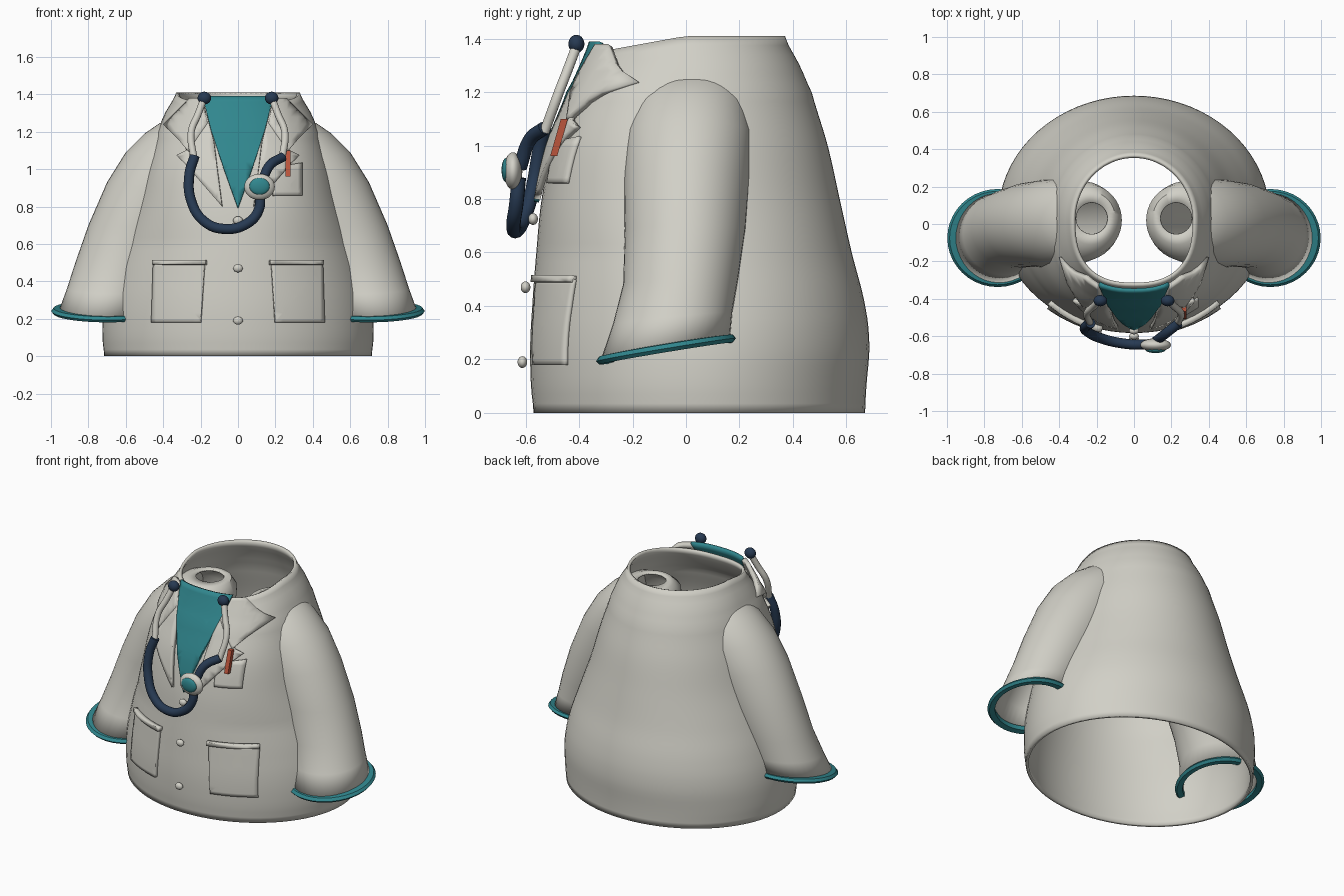
import bpy, bmesh, math
from mathutils import Vector

cube = bpy.data.objects.get("Cube")
if cube:
    bpy.data.objects.remove(cube)


def material(name, rgb):
    m = bpy.data.materials.new(name)
    m.use_nodes = True
    m.diffuse_color = (*rgb, 1)
    node = next(n for n in m.node_tree.nodes if n.type == "BSDF_PRINCIPLED")
    node.inputs["Base Color"].default_value = (*rgb, 1)
    node.inputs["Roughness"].default_value = 0.7
    return m


CLOTH = material("off white cloth", (0.64, 0.63, 0.57))
TEAL = material("teal", (0.03, 0.24, 0.27))
NAVY = material("navy rubber", (0.02, 0.042, 0.085))
RED = material("red", (0.5, 0.09, 0.045))

# Coat profile: height, half width, front y, back y
PROFILE = [
    (0, .715, -.57, .67), (.1, .725, -.58, .675), (.25, .72, -.583, .686), (.4, .69, -.575, .67),
    (.6, .628, -.56, .62), (.8, .56, -.54, .575), (1.0, .502, -.498, .53), (1.2, .435, -.42, .47),
    (1.3, .39, -.37, .425), (1.41, .33, -.33, .37),
]


def coat_section(z):
    """Smoothly interpolated half width, front y, back y at a height."""
    z = min(max(z, 0), PROFILE[-1][0])
    i = max(k for k in range(len(PROFILE) - 1) if PROFILE[k][0] <= z)
    p = [PROFILE[min(max(i + k, 0), len(PROFILE) - 1)] for k in (-1, 0, 1, 2)]
    t = (z - p[1][0]) / (p[2][0] - p[1][0])
    out = []
    for k in (1, 2, 3):
        a, b, c, d = (q[k] for q in p)
        out.append(b + .5 * t * (c - a + t * (2*a - 5*b + 4*c - d + t * (3*(b - c) + d - a))))
    return out


def power(z):
    # the chest is flatter than the hem
    return 2 + .5 * min(max((z - .6) / .5, 0), 1)


def front_y(x, z):
    a, f, b = coat_section(z)
    n = power(z)
    r = min(abs(x) / a, 1)
    return (f + b) / 2 - (b - f) / 2 * (1 - r ** n) ** (1 / n)


def finish(name, bm, mat, thick=0, offset=-1, angle=40):
    mesh = bpy.data.meshes.new(name)
    bm.to_mesh(mesh)
    bm.free()
    ob = bpy.data.objects.new(name, mesh)
    bpy.context.collection.objects.link(ob)
    mesh.materials.append(mat)
    if thick:
        s = ob.modifiers.new("thickness", "SOLIDIFY")
        s.thickness = thick
        s.offset = offset
    bpy.ops.object.select_all(action="DESELECT")
    ob.select_set(True)
    bpy.context.view_layer.objects.active = ob
    bpy.ops.object.shade_smooth_by_angle(angle=math.radians(angle))
    return ob


def loft(name, rings, mat, thick=0, closed=False):
    """Skin a list of rings of points running upward, counter-clockwise."""
    bm = bmesh.new()
    rows = [[bm.verts.new(p) for p in ring] for ring in rings]
    if closed:
        rows.append(rows[0])
    n = len(rows[0])
    for lo, hi in zip(rows, rows[1:]):
        for i in range(n):
            j = (i + 1) % n
            bm.faces.new((lo[i], lo[j], hi[j], hi[i]))
    return finish(name, bm, mat, thick)


def angles(n):
    return [2 * math.pi * i / n for i in range(n)]


# Coat body, open at neck and hem, neckline dipping at the front
def coat_ring(z):
    a, f, b = coat_section(z)
    ring = []
    for t in angles(72):
        c, s = math.cos(t), math.sin(t)
        e = 2 / power(z) if s < 0 else 1
        x = a * math.copysign(abs(c) ** e, c)
        y = (f + b) / 2 + (b - f) / 2 * math.copysign(abs(s) ** e, s)
        dip = .06 * max(0, -y) / .33 * max(0, (z - 1.2) / .21)
        ring.append((x, y, z - dip))
    return ring


loft("coat_body", [coat_ring(1.41 * i / 40) for i in range(41)], CLOTH, .018)

# Sleeve rings: inner x, inner z, outer x, outer z, centre y, y radius, slope
SLEEVE = [
    (.49, .245, .955, .25, -.075, .24, .16), (.465, .35, .915, .36, -.05, .223, .1),
    (.39, .48, .87, .5, -.02, .215, .04), (.29, .68, .8, .7, -.003, .226, 0),
    (.19, .85, .7, .93, .003, .236, 0), (.12, 1.0, .6, 1.09, .01, .237, 0),
    (.07, 1.12, .5, 1.19, .015, .215, 0), (.065, 1.19, .42, 1.245, .02, .19, 0),
    (.1, 1.25, .36, 1.265, .03, .14, 0), (.14, 1.265, .31, 1.27, .03, .085, 0),
]


def sleeve_ring(side, xi, zi, xo, zo, cy, ry, slope):
    ring = []
    for t in angles(40):
        c, s = math.cos(t) / 2, math.sin(t) * ry
        x = (xi + xo) / 2 + (xo - xi) * c
        z = (zi + zo) / 2 + (zo - zi) * c + slope * s
        ring.append((side * x, cy + s, z))
    return ring if side > 0 else ring[::-1]


# Flat trim ring around each sleeve opening
def cuff_ring(side, grow, dz):
    return sleeve_ring(side, .46 - grow, .235 + dz, .998 + grow, .245 + dz, -.075, .262 + grow, .165)


for side, label in ((1, "left"), (-1, "right")):
    loft(label + "_sleeve", [sleeve_ring(side, *r) for r in SLEEVE], CLOTH, .01)
    trim = [(-.045, -.014), (-.012, -.018), (0, -.004), (-.012, .012), (-.045, .014)]
    loft(label + "_cuff", [cuff_ring(side, *t) for t in trim], TEAL, closed=True)


def plate(name, outline, mat, off=.015, thick=.012, side=1):
    """Cloth patch drawn in front elevation and wrapped onto the coat."""
    bm = bmesh.new()
    bm.faces.new([bm.verts.new((side * x, 0, z)) for x, z in outline])
    bmesh.ops.triangulate(bm, faces=bm.faces[:])
    for k in range(-12, 36):
        for axis in ((1, 0, 0), (0, 0, 1)):
            bmesh.ops.bisect_plane(bm, geom=bm.verts[:] + bm.edges[:] + bm.faces[:],
                                   plane_co=Vector(axis) * k * .04, plane_no=axis)
    bmesh.ops.remove_doubles(bm, verts=bm.verts[:], dist=.002)
    bm.normal_update()
    for f in bm.faces:
        if f.normal.y > 0:
            f.normal_flip()
    for v in bm.verts:
        v.co.y = front_y(v.co.x, v.co.z) - off
    return finish(name, bm, mat, thick)


# Shirt in the neck opening
plate("shirt_front", [(0, .79), (.07, .985), (.142, 1.2), (.19, 1.39),
                      (-.19, 1.39), (-.142, 1.2), (-.07, .985)], TEAL, .028, .02)

# Lapels, collar wings and hip pockets on both sides
for side, label in ((1, "left"), (-1, "right")):
    plate(label + "_lapel", [(.085, .8), (.285, 1.03), (.33, 1.075), (.26, 1.11), (.2, 1.3), (.17, 1.3),
                             (.13, 1.15)], CLOTH, .033, .024, side)
    plate(label + "_collar", [(.165, 1.25), (.27, 1.1), (.33, 1.17), (.4, 1.24), (.33, 1.31), (.26, 1.38),
                              (.195, 1.38)], CLOTH, .042, .028, side)
    plate(label + "_hip_pocket", [(.2, .18), (.465, .18), (.455, .5), (.18, .5)], CLOTH, .018, .02, side)
    plate(label + "_hip_pocket_flap", [(.175, .49), (.46, .49), (.46, .515), (.175, .515)],
          CLOTH, .034, .036, side)
plate("chest_pocket", [(.19, .86), (.345, .86), (.345, 1.035), (.19, 1.01)], CLOTH, .016, .02)


def ball(name, loc, size, mat):
    bm = bmesh.new()
    bmesh.ops.create_uvsphere(bm, u_segments=24, v_segments=14, radius=1)
    for v in bm.verts:
        v.co = Vector(a * b for a, b in zip(v.co, size)) + Vector(loc)
    return finish(name, bm, mat, angle=80)


def tube(name, points, radius, mat):
    curve = bpy.data.curves.new(name, "CURVE")
    curve.dimensions = "3D"
    curve.bevel_depth = radius
    curve.bevel_resolution = 4
    curve.resolution_u = 8
    curve.use_fill_caps = True
    spline = curve.splines.new("BEZIER")
    spline.bezier_points.add(len(points) - 1)
    for bp, p in zip(spline.bezier_points, points):
        bp.co = p
        bp.handle_left_type = bp.handle_right_type = "AUTO"
    curve.materials.append(mat)
    ob = bpy.data.objects.new(name, curve)
    bpy.context.collection.objects.link(ob)
    return ob


# Buttons down the front
for i, (y, z) in enumerate(((-.612, .19), (-.6, .47), (-.572, .725))):
    ball(f"button_{i + 1}", (0, y, z), (.026, .018, .022), CLOTH)

# Stethoscope: ear tips, metal ear tubes, hose and chest piece
for side, label in ((1, "left"), (-1, "right")):
    ball(label + "_ear_tip", (side * .18, -.41, 1.38), (.036, .03, .034), NAVY)
    tube(label + "_ear_tube", [(side * .185, -.41, 1.37), (side * .215, -.44, 1.29),
                               (side * .25, -.475, 1.2), (side * .235, -.53, 1.05)], .019, CLOTH)
tube("long_hose", [(-.232, -.53, 1.07), (-.26, -.55, .97), (-.25, -.575, .83), (-.18, -.61, .72),
                   (-.07, -.637, .68), (.05, -.645, .71), (.11, -.635, .78), (.118, -.625, .88)], .027, NAVY)
tube("short_hose", [(.24, -.53, 1.065), (.17, -.585, 1.02), (.125, -.62, .92)], .026, NAVY)
ball("chest_piece", (.115, -.647, .905), (.082, .035, .07), CLOTH)
ball("chest_piece_disc", (.115, -.673, .908), (.054, .017, .045), TEAL)

# Pen in the chest pocket
bm = bmesh.new()
bmesh.ops.create_cube(bm, size=1)
for v in bm.verts:
    v.co = Vector((.268 + v.co.x * .028, -.475 + v.co.y * .026 + v.co.z * .04, 1.03 + v.co.z * .14))
finish("pen", bm, RED)
